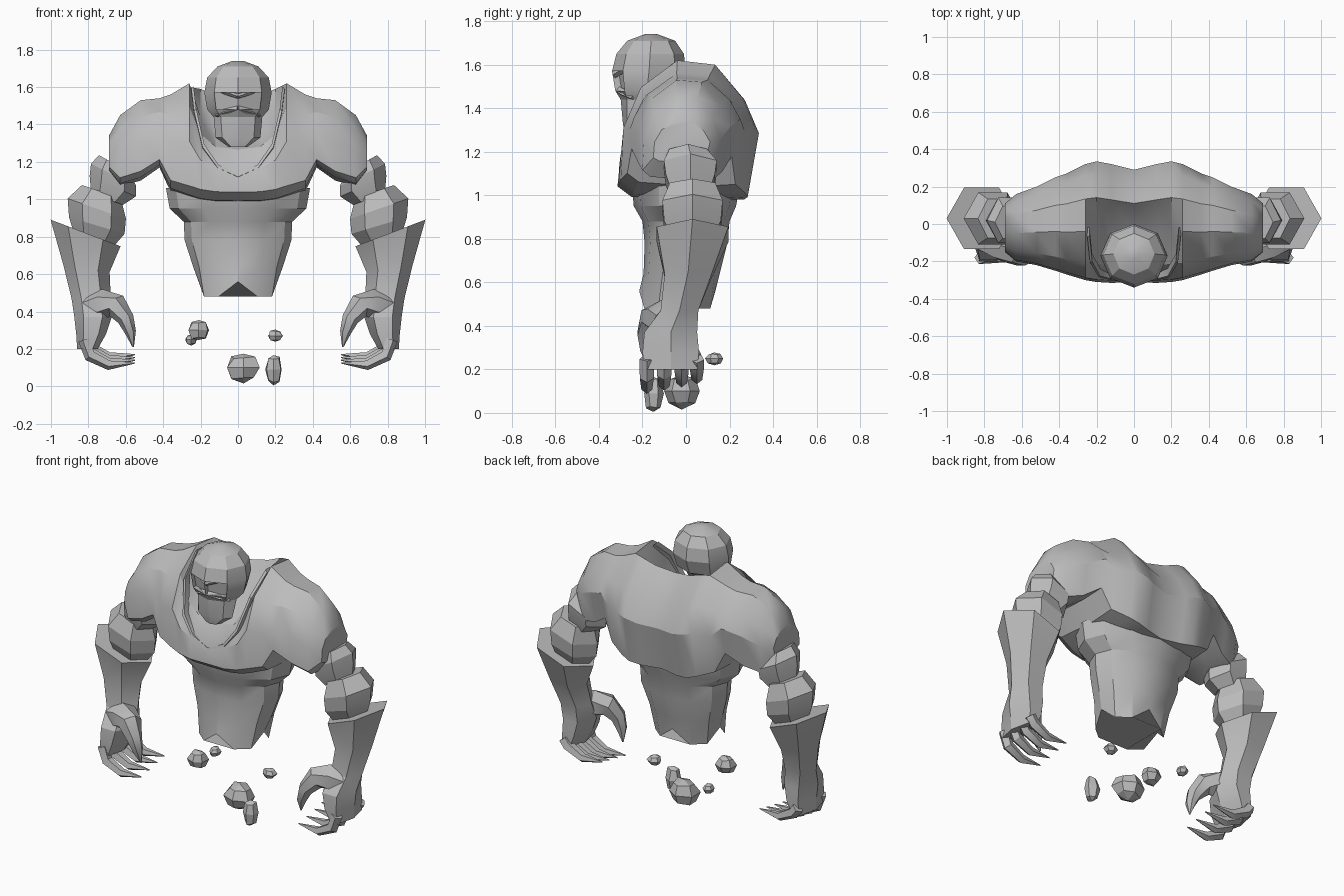
import bpy
import bmesh
import math
import random
from mathutils import Vector

if "Cube" in bpy.data.objects:
    bpy.data.objects.remove(bpy.data.objects["Cube"], do_unlink=True)

stone = bpy.data.materials.new("stone_grey")
stone.use_nodes = True
stone_colour = (0.5, 0.5, 0.5, 1)
stone.diffuse_color = stone_colour
stone.node_tree.nodes["Principled BSDF"].inputs["Base Color"].default_value = stone_colour


def finish(name, mesh_data, smooth_angle=35):
    """Turn a bmesh into a named, shaded object."""
    bmesh.ops.recalc_face_normals(mesh_data, faces=mesh_data.faces)
    mesh = bpy.data.meshes.new(name)
    mesh_data.to_mesh(mesh)
    mesh_data.free()
    mesh.materials.append(stone)
    part = bpy.data.objects.new(name, mesh)
    bpy.context.scene.collection.objects.link(part)
    if smooth_angle:
        bpy.ops.object.select_all(action="DESELECT")
        part.select_set(True)
        bpy.context.view_layer.objects.active = part
        bpy.ops.object.shade_smooth_by_angle(angle=math.radians(smooth_angle))


def loft(rings):
    """Skin a row of equal point rings and cap both ends."""
    skin = bmesh.new()
    rows = [[skin.verts.new(point) for point in ring] for ring in rings]
    count = len(rows[0])
    for low, high in zip(rows, rows[1:]):
        for i in range(count):
            j = (i + 1) % count
            skin.faces.new((low[i], low[j], high[j], high[i]))
    skin.faces.new(rows[0][::-1])
    skin.faces.new(rows[-1])
    return skin


def tube_rings(stations, sides):
    """Stations are x, y, z, radius, depth radius and an optional outward lean."""
    rings = []
    centres = [Vector(s[:3]) for s in stations]
    for i, station in enumerate(stations):
        if len(station) > 5:
            axis = Vector((station[5], 0, -1))
        else:
            axis = centres[min(i + 1, len(centres) - 1)] - centres[max(i - 1, 0)]
        across = axis.cross(Vector((0, 1, 0))).normalized()
        deep = across.cross(axis).normalized()
        ring = []
        for k in range(sides):
            angle = math.tau * k / sides
            ring.append(centres[i] + across * station[3] * math.cos(angle)
                        + deep * station[4] * math.sin(angle))
        rings.append(ring)
    return rings


def paired(name, stations, sides, smooth_angle=30):
    """Build a limb part on the left and its mirror on the right."""
    rings = tube_rings(stations, sides)
    for side, sign in (("left", 1), ("right", -1)):
        flipped = [[(p.x * sign, p.y, p.z) for p in ring] for ring in rings]
        finish(side + "_" + name, loft(flipped), smooth_angle)


# Chest and shoulders: one side profile stretched across the body
profile = [(.42, 1), (.15, .8), (.02, .5), (0, .12), (.1, .04),
           (.6, 0), (.92, .02), (1, .5), (.9, .75), (.7, 1)]
# Each section: x, front, back, bottom, top at the neck, top at the back
sections = [(0, -.31, .29, .97, 1.34, 1.54),
            (.12, -.315, .32, .97, 1.36, 1.56),
            (.2, -.31, .335, .98, 1.44, 1.59),
            (.26, -.3, .32, 1, 1.62, 1.6),
            (.36, -.27, .27, 1.04, 1.56, 1.55),
            (.42, -.25, .25, 1.17, 1.54, 1.53),
            (.52, -.22, .2, 1.1, 1.53, 1.52),
            (.63, -.2, .16, 1.07, 1.45, 1.45),
            (.69, -.15, .11, 1.15, 1.34, 1.34)]


def chest_ring(section, sign):
    x, front, back, bottom, neck, rear = section
    ring = []
    for i, (across, up) in enumerate(profile):
        top = neck if i < 3 else rear
        ring.append((x * sign, front + (back - front) * across, bottom + (top - bottom) * up))
    return ring


mirrored = [chest_ring(s, -1) for s in sections[:0:-1]]
finish("chest_and_shoulders", loft(mirrored + [chest_ring(s, 1) for s in sections]), 30)

# Abdomen with a broken lower edge and a stepped band under the chest
waist = tube_rings([(0, -.04, .52, .21, .175, 0), (0, -.02, .64, .24, .175, 0),
                    (0, 0, .78, .285, .19, 0), (0, 0, .88, .29, .2, 0),
                    (0, -.005, .95, .365, .235, 0), (0, 0, 1.06, .385, .25, 0)], 12)
for k, point in enumerate(waist[0]):
    point.z += -.04 if k % 3 else .04
finish("abdomen", loft(waist), 25)

# Low collar edge running down to the breastbone
for side, sign in (("left", 1), ("right", -1)):
    edge = [(.25, -.06, 1.59), (.235, -.2, 1.47), (.19, -.275, 1.28), (.11, -.295, 1.17), (0, -.3, 1.12)]
    rings = []
    for x, y, z in edge:
        rings.append([(x * sign, y - .008, z), (x * sign * .95, y - .003, z + .015),
                      (x * sign * .95, y + .04, z + .015), (x * sign, y + .04, z - .01)])
    finish(side + "_collar_edge", loft(rings))

# Head: faceted skull over a narrow jaw, with sunken eye sockets
skull = loft(tube_rings([(0, -.24, 1.28, .05, .04, 0), (0, -.23, 1.33, .12, .06, 0),
                         (0, -.2, 1.44, .13, .1, 0), (0, -.18, 1.48, .165, .145, 0),
                         (0, -.17, 1.57, .18, .17, 0), (0, -.165, 1.65, .165, .155, 0),
                         (0, -.16, 1.71, .11, .11, 0), (0, -.16, 1.74, .03, .03, 0)], 8))
sockets = []
for face in skull.faces:
    middle = face.calc_center_median()
    if 1.48 < middle.z < 1.57 and abs(middle.x) < .09 and middle.y < -.2:
        sockets.append(face)
bmesh.ops.inset_individual(skull, faces=sockets, thickness=.018)
for vert in {v for face in sockets for v in face.verts}:
    vert.co.y += .03
finish("head", skull, 25)

# Angry brows and cheek ridges
paired("brow", [(0, -.325, 1.55, .012, .012), (.07, -.285, 1.575, .014, .02),
                (.12, -.25, 1.59, .008, .015)], 4)
paired("cheek_ridge", [(0, -.305, 1.48, .02, .02), (.07, -.275, 1.465, .018, .025),
                       (.11, -.24, 1.45, .012, .02)], 4)

# Stacked upper arm stones
paired("upper_arm_stone", [(.66, .01, 1.19, .095, .1, .55), (.665, .02, 1.13, .135, .14, .5),
                           (.67, .02, 1.07, .135, .13, .45), (.7, .02, 1, .09, .1, .35)], 6, 15)
paired("elbow_stone", [(.73, .03, 1.04, .11, .12, .35), (.755, .03, .95, .165, .16, .35),
                       (.755, .03, .86, .155, .15, .3), (.77, .03, .78, .11, .1, .3)], 6, 15)

# Forearm flaring to a pointed cuff, tapering to the wrist and palm
paired("forearm", [(.815, .03, .82, .2, .19, .38), (.81, .01, .63, .125, .125, .15),
                   (.785, -.03, .47, .105, .1, 0), (.775, -.07, .37, .1, .14, 0),
                   (.785, -.07, .28, .08, .15, 0), (.805, -.07, .2, .055, .14, 0)], 6, 25)

# Thumb and four hooked fingers
paired("thumb", [(.8, -.08, .42, .07, .07), (.72, -.11, .44, .08, .085),
                 (.65, -.15, .43, .065, .07), (.6, -.18, .36, .045, .05),
                 (.575, -.18, .29, .03, .035), (.56, -.17, .21, .004, .004)], 6)
for number, y in enumerate((-.18, -.1, -.02, .05), 1):
    drop = .1 + .015 * number
    paired(f"finger_{number}", [(.82, y, .25, .035, .035), (.79, y, .05 + drop, .035, .034),
                                (.69, y, drop, .028, .026), (.55, y, drop + .01, .003, .003)], 5)

# Loose rubble floating below the body
random.seed(4)
rubble = [((-.21, -.1, .3), (.06, .06, .06)), ((-.25, .13, .25), (.035, .04, .03)),
          ((.2, .03, .27), (.045, .04, .035)), ((.03, -.02, .1), (.1, .09, .08)),
          ((.19, -.15, .09), (.05, .045, .09))]
for number, (centre, size) in enumerate(rubble, 1):
    rock = bmesh.new()
    bmesh.ops.create_uvsphere(rock, u_segments=6, v_segments=4, radius=1)
    for vert in rock.verts:
        vert.co *= random.uniform(.85, 1.08)
        vert.co = Vector(c + s * v for c, s, v in zip(centre, size, vert.co))
        vert.co.z = max(vert.co.z, 0)
    finish(f"rubble_{number}", rock, 0)
